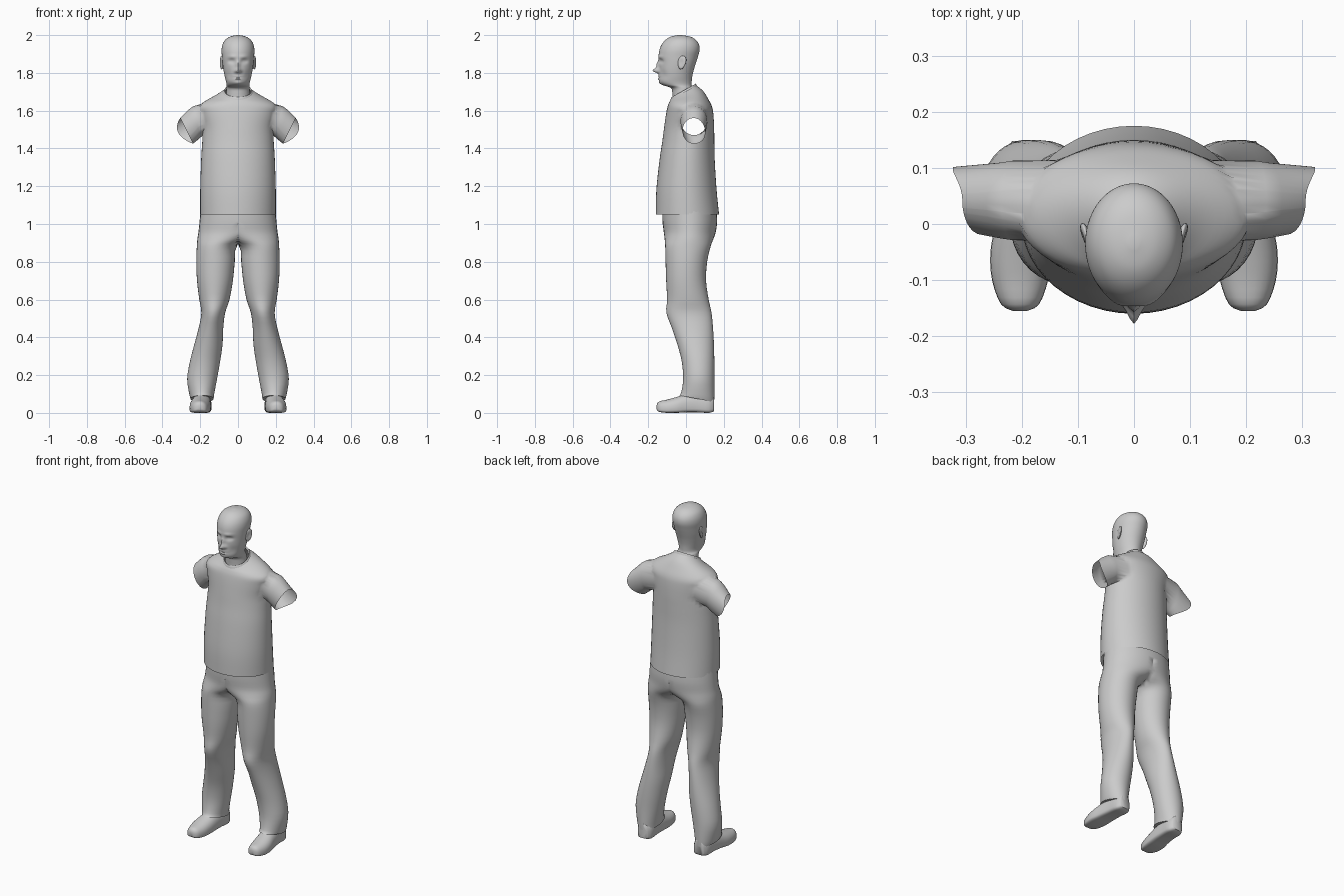
import bpy, bmesh, math
from mathutils import Vector

if "Cube" in bpy.data.objects:
    bpy.data.objects.remove(bpy.data.objects["Cube"])

def spline(rows, sub):
    """Catmull-Rom resample of a list of number rows."""
    out = []
    for i in range(len(rows) - 1):
        p0, p1, p2, p3 = (rows[min(max(i + k, 0), len(rows) - 1)] for k in (-1, 0, 1, 2))
        for s in range(sub):
            t = s / sub
            out.append([0.5 * (2*b + (c - a)*t + (2*a - 5*b + 4*c - d)*t*t + (3*b - a - 3*c + d)*t**3)
                        for a, b, c, d in zip(p0, p1, p2, p3)])
    return out + [list(rows[-1])]

def flat_ring(row, n):
    """Horizontal ring from (z, half width, front y, back y, centre x, tilt)."""
    z, rx, yf, yb, cx, tilt = row
    cy, ry = (yf + yb) / 2, (yb - yf) / 2
    return [(cx + rx * math.cos(a), cy + ry * math.sin(a), z + tilt * math.sin(a))
            for a in (2 * math.pi * i / n for i in range(n))]

def loft(rings, cap_first=False, cap_last=False):
    bm = bmesh.new()
    loops = [[bm.verts.new(p) for p in r] for r in rings]
    n = len(loops[0])
    for a, b in zip(loops, loops[1:]):
        for i in range(n):
            j = (i + 1) % n
            bm.faces.new((a[i], a[j], b[j], b[i]))
    if cap_first:
        bm.faces.new(loops[0][::-1])
    if cap_last:
        bm.faces.new(loops[-1])
    return bm

def finish(bm, name, mirror=False, angle=60):
    bmesh.ops.recalc_face_normals(bm, faces=bm.faces)
    me = bpy.data.meshes.new(name)
    bm.to_mesh(me)
    bm.free()
    ob = bpy.data.objects.new(name, me)
    bpy.context.collection.objects.link(ob)
    bpy.ops.object.select_all(action='DESELECT')
    ob.select_set(True)
    bpy.context.view_layer.objects.active = ob
    bpy.ops.object.shade_smooth_by_angle(angle=math.radians(angle))
    if mirror:
        ob.modifiers.new("Mirror", 'MIRROR').merge_threshold = 0.0005
    return ob

# Shirt body
shirt_rows = [
    (1.05, .200, -.160, .175, 0, 0), (1.18, .200, -.157, .162, 0, 0),
    (1.34, .195, -.140, .152, 0, 0), (1.44, .189, -.125, .150, 0, 0),
    (1.51, .188, -.116, .149, 0, 0), (1.58, .203, -.106, .145, 0, 0),
    (1.62, .208, -.098, .138, 0, 0), (1.65, .175, -.090, .120, 0, .008),
    (1.68, .115, -.083, .090, 0, .025), (1.70, .073, -.077, .052, 0, .035)]
bm = loft([flat_ring(r, 48) for r in spline(shirt_rows, 4)])

# Sleeves grown out of round openings in the shirt sides, left open at the cuff
YC, ZC = .042, 1.553
for s in (1, -1):
    hole = [f for f in bm.faces if f.calc_center_median().x * s > .1 and
            ((f.calc_center_median().y - YC) / .070)**2 + ((f.calc_center_median().z - ZC) / .082)**2 < 1]
    bmesh.ops.delete(bm, geom=hole, context='FACES')
    edges = [e for e in bm.edges if e.is_boundary and
             all(v.co.x * s > .1 and 1.4 < v.co.z < 1.68 for v in e.verts)]
    for v in {v for e in edges for v in e.verts}:
        a = math.atan2((v.co.z - ZC) / .082, (v.co.y - YC) / .070)
        v.co.y, v.co.z = YC + .072 * math.cos(a), ZC + .083 * math.sin(a)
    # centre x, centre z, half depth, lean, half height, back flare
    for cx, cz, ry, ux, uz, flare in ((.218, 1.541, .071, .018, .083, 0),
                                      (.238, 1.525, .068, .026, .079, 0),
                                      (.272, 1.493, .061, .034, .068, .05)):
        ext = bmesh.ops.extrude_edge_only(bm, edges=edges)['geom']
        verts = [g for g in ext if isinstance(g, bmesh.types.BMVert)]
        edges = [e for e in ext if isinstance(e, bmesh.types.BMEdge) and e.is_boundary]
        edges = [e for e in edges if all(v in verts for v in e.verts)]
        for v in verts:
            a = math.atan2(v.co.z - (ZC if cx < .22 else pz), (v.co.y - YC))
            f = flare * max(0, math.cos(a))**2
            v.co = (s * (cx + ux * math.sin(a) + f * .9), YC + ry * math.cos(a),
                    cz + uz * math.sin(a) - f * .2)
        pz = cz
finish(bm, "shirt", angle=70)

# Collar band
collar_rows = [(1.685, .082, -.083, .066, 0, .033), (1.697, .078, -.081, .058, 0, .035),
               (1.707, .072, -.077, .052, 0, .036), (1.700, .066, -.071, .046, 0, .035)]
finish(loft([flat_ring(r, 48) for r in spline(collar_rows, 2)]), "collar")

# Trousers: one half, mirrored, joined along the centre line above the crotch
leg_rows = [
    (1.10, .195, -.125, .158, 0, 0), (1.02, .203, -.125, .165, 0, 0),
    (.96, .197, -.118, .158, .012, 0), (.92, .150, -.113, .145, .065, 0),
    (.88, .106, -.110, .130, .112, 0), (.80, .102, -.108, .112, .119, 0),
    (.70, .095, -.105, .106, .122, 0), (.60, .080, -.100, .120, .125, 0),
    (.53, .063, -.104, .135, .131, 0), (.45, .065, -.075, .143, .143, 0),
    (.36, .075, -.045, .148, .157, 0), (.27, .080, -.022, .150, .175, 0),
    (.18, .079, -.015, .150, .190, 0), (.10, .066, -.025, .150, .192, -.010),
    (.075, .061, -.036, .149, .190, -.018)]
rings = [[(max(x, 0), y, z) for x, y, z in flat_ring(r, 36)] for r in spline(leg_rows, 3)]
bm = loft(rings, cap_last=True)
wall = [f for f in bm.faces if all(v.co.x < 1e-5 for v in f.verts)]
bmesh.ops.delete(bm, geom=wall, context='FACES')
finish(bm, "trousers", mirror=True)

# Shoes: rings along y as (y, centre x, half width, bottom z, top z)
shoe_rows = [(-.155, .203, .012, .018, .042), (-.143, .203, .034, .006, .060),
             (-.100, .203, .050, .000, .070), (-.050, .201, .055, .000, .084),
             (.000, .195, .052, .003, .100), (.060, .190, .048, .003, .110),
             (.120, .187, .046, .000, .105), (.148, .187, .030, .008, .095)]
def power(v, p):
    return math.copysign(abs(v)**p, v)
rings = []
for y, cx, rx, z0, z1 in spline(shoe_rows, 3):
    z0 = max(z0, 0)
    ring = []
    for i in range(28):
        a = 2 * math.pi * i / 28
        c, sn = math.cos(a), math.sin(a)
        p = .45 if sn < 0 else .9
        ring.append((cx + rx * power(c, p), y, z0 + (z1 - z0) * (.35 + (.65 if sn > 0 else .35) * power(sn, p))))
    rings.append(ring)
finish(loft(rings, True, True), "shoe", mirror=True)

# Head and neck
head_rows = [
    (1.640, .068, -.070, .055, 0, 0), (1.690, .062, -.072, .042, 0, 0),
    (1.720, .060, -.080, .034, 0, 0), (1.735, .060, -.122, .030, 0, 0),
    (1.752, .063, -.141, .030, 0, 0), (1.780, .070, -.143, .033, 0, 0),
    (1.815, .077, -.143, .041, 0, 0), (1.850, .082, -.143, .052, 0, 0),
    (1.885, .085, -.145, .063, 0, 0), (1.920, .087, -.141, .072, 0, 0),
    (1.950, .082, -.129, .069, 0, 0), (1.975, .068, -.108, .052, 0, 0),
    (1.992, .042, -.080, .022, 0, 0), (2.000, .008, -.043, -.025, 0, 0)]
bm = loft([flat_ring(r, 72) for r in spline(head_rows, 5)], cap_last=True)
# Face bumps and hollows: x, z, x radius, z radius, y offset
face = [(0, 1.812, .013, .012, -.033), (0, 1.840, .010, .022, -.014),
        (.016, 1.808, .008, .008, -.006), (.034, 1.862, .016, .010, .014),
        (.034, 1.861, .009, .005, -.007), (.030, 1.886, .022, .007, -.005),
        (0, 1.783, .022, .004, -.007), (0, 1.769, .020, .004, -.007),
        (0, 1.776, .024, .003, .004), (0, 1.745, .018, .010, -.004),
        (.050, 1.790, .016, .022, .005)]
for v in bm.verts:
    if v.co.y < -.06 and v.co.z > 1.73:
        x, z = abs(v.co.x), v.co.z
        v.co.y += sum(d * math.exp(-((x - fx) / rx)**2 - ((z - fz) / rz)**2)
                      for fx, fz, rx, rz, d in face)
finish(bm, "head")

# Ears: flattened shells with a hollow on the outer face
bm = bmesh.new()
bmesh.ops.create_uvsphere(bm, u_segments=20, v_segments=14, radius=1)
for v in bm.verts:
    x, y, z = v.co
    if x > 0:
        x -= .7 * math.exp(-((y + .15) / .5)**2 - (z / .55)**2)
    w = .022 * (1 + .2 * z)
    v.co = Vector((.086 + .009 * x + .006 * y, -.022 + w * y + .005 * z, 1.855 + .036 * z))
finish(bm, "ear", mirror=True)
